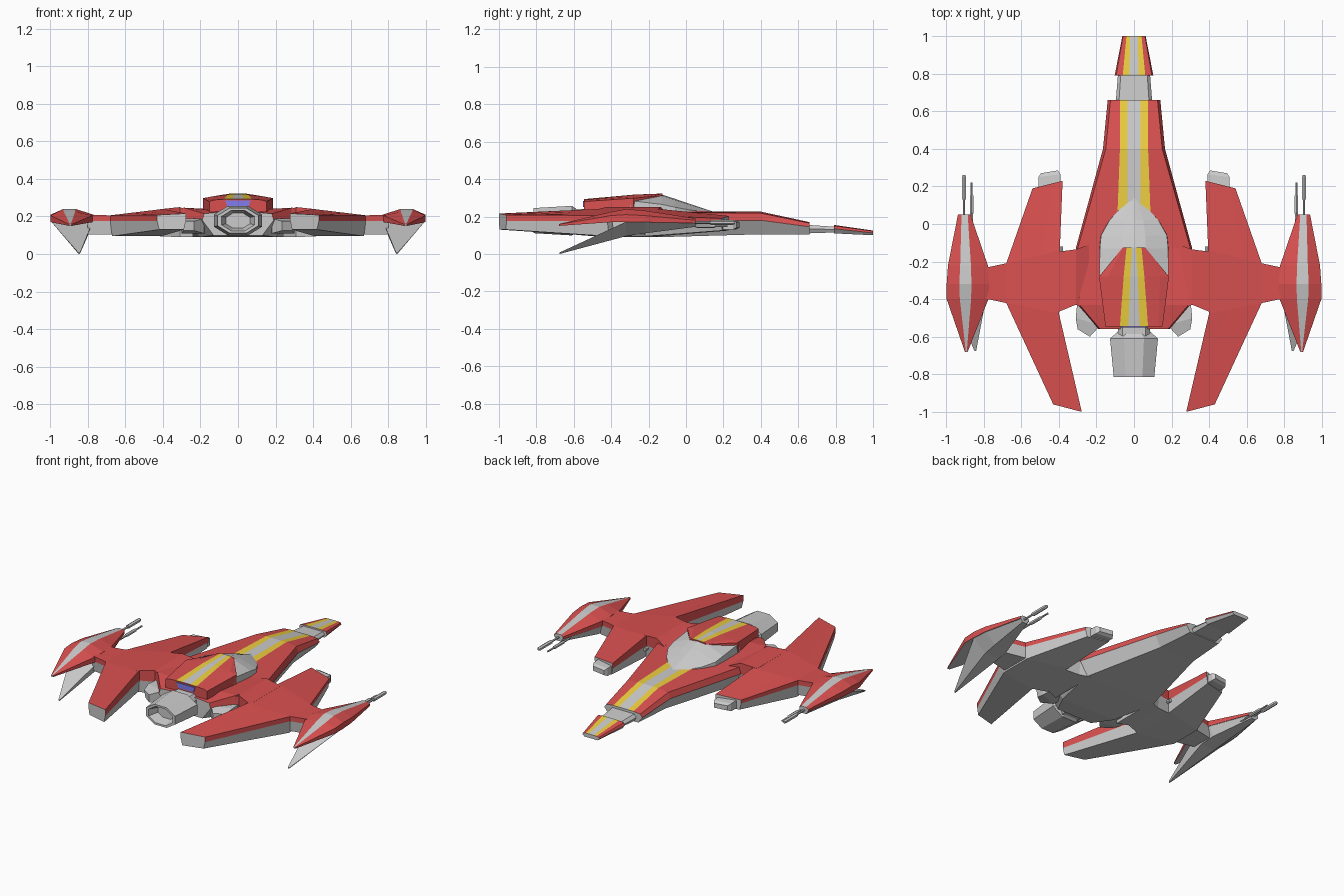
import bpy, bmesh, math

if "Cube" in bpy.data.objects:
    bpy.data.objects.remove(bpy.data.objects["Cube"])


def material(name, colour):
    m = bpy.data.materials.new(name)
    m.diffuse_color = (*colour, 1)
    m.use_nodes = True
    m.node_tree.nodes["Principled BSDF"].inputs["Base Color"].default_value = m.diffuse_color
    return m


MATS = {
    "g": material("grey", (0.72, 0.72, 0.72)),
    "r": material("red", (0.70, 0.08, 0.08)),
    "y": material("yellow", (0.85, 0.62, 0.05)),
    "b": material("blue", (0.22, 0.2, 0.85)),
}
KEYS = list(MATS)


def loft(name, rings, strips="g", cap="g", mirror=False):
    """Skin closed rings of points; strips gives one colour letter per ring edge."""
    bm = bmesh.new()
    vs = [[bm.verts.new(p) for p in ring] for ring in rings]
    n = len(rings[0])
    for a, b in zip(vs, vs[1:]):
        for i in range(n):
            j = (i + 1) % n
            f = bm.faces.new((a[i], a[j], b[j], b[i]))
            f.material_index = KEYS.index(strips[i % len(strips)])
    for ring in (vs[0], vs[-1]):
        bm.faces.new(ring).material_index = KEYS.index(cap)
    bmesh.ops.recalc_face_normals(bm, faces=bm.faces)
    me = bpy.data.meshes.new(name)
    bm.to_mesh(me)
    bm.free()
    for m in MATS.values():
        me.materials.append(m)
    ob = bpy.data.objects.new(name, me)
    bpy.context.collection.objects.link(ob)
    if mirror:
        ob.modifiers.new("Mirror", "MIRROR")
    return ob


def sym(y, half):
    """Full ring from a right-hand half profile of (x, z) points."""
    return [(x, y, z) for x, z in half] + [(-x, y, z) for x, z in reversed(half)]


def both(half):
    """Strip colours for a symmetric ring: half edges, bottom, mirrored, top."""
    return half + "g" + half[::-1] + "g"


def tube(name, x, z, steps, n=6, squash=1.0, mirror=False):
    """Low-sided tube along y from (y, radius) steps."""
    def ring(y, r):
        return [(x + r * math.cos(2 * math.pi * (i + .5) / n), y,
                 z + squash * r * math.sin(2 * math.pi * (i + .5) / n)) for i in range(n)]
    return loft(name, [ring(y, r) for y, r in steps], mirror=mirror)


def hull(name, stations, cap="g"):
    """Striped hull: y, grey, yellow, top, side, base half-widths; top, shoulder, split, bottom z."""
    loft(name, [sym(y, [(g, zt), (ye, zt), (t, zs), (w, zm), (b, zb)])
                for y, g, ye, t, w, b, zt, zs, zm, zb in stations], both("yrrg"), cap)


# fuselage, nose and neck
hull("fuselage", [
    (.66, .035, .075, .125, .14, .11, .170, .165, .145, .105),
    (.40, .035, .075, .150, .165, .13, .226, .218, .18, .105),
    (-.13, .035, .095, .30, .31, .26, .23, .222, .18, .09),
    (-.43, .035, .075, .29, .30, .20, .235, .247, .18, .09),
    (-.56, .03, .07, .18, .19, .13, .225, .215, .18, .10)])
hull("nose", [
    (1.0, .02, .04, .058, .062, .05, .125, .122, .112, .10),
    (.79, .025, .06, .095, .103, .085, .155, .15, .135, .11)])
loft("neck", [sym(.80, [(.07, .145), (.085, .13), (.075, .115)]),
              sym(.65, [(.08, .155), (.097, .135), (.085, .11)])])

# canopy
loft("canopy", [sym(y, [(.002, zt), (a, zt - .006), (w, zs), (w + .002, .215)])
                for y, a, w, zt, zs in [
                    (.14, .01, .02, .228, .221), (.02, .05, .13, .268, .235),
                    (-.06, .06, .175, .295, .25), (-.13, .06, .182, .318, .265),
                    (-.30, .12, .183, .308, .285)]])

# striped rear roof block
loft("rear_block", [sym(y, [(g, zt), (ye, zt - .001), (t, zs), (w, zs - .008), (w, zb)])
                    for y, g, ye, t, w, zt, zs, zb in [
                        (-.125, .01, .04, .055, .06, .323, .32, .295),
                        (-.28, .02, .055, .14, .186, .317, .306, .235),
                        (-.545, .03, .075, .13, .152, .293, .288, .225)]],
     both("yrrr"), "r")
loft("rear_panel", [sym(y, [(.068, .284), (.055, .25)]) for y in (-.54, -.551)], "b", "b")

# main engine
loft("engine_neck", [sym(y, [(.06, .24), (.085, .21), (.085, .14), (.06, .11)])
                     for y in (-.5, -.61)])
tube("engine_nozzle", 0, .178, [(-.57, .09), (-.61, .138), (-.815, .117),
                                (-.815, .095), (-.75, .07)], 8, .62)

# small side thrusters
loft("side_thruster", [[(x0, y0, z1), (x1, y1, z1), (x1 - .01, y1, z0), (x0, y0, z0)]
                       for x0, x1, y0, y1, z0, z1 in [
                           (.17, .30, -.40, -.40, .11, .19),
                           (.18, .31, -.54, -.50, .11, .19),
                           (.235, .30, -.60, -.56, .125, .175)]], mirror=True)


# wing joints run sideways
def joint(name, sections):
    loft(name, [[(x, yf, zt), (x, yf, .175), (x, yf - .01, zb),
                 (x, yb + .01, zb), (x, yb, .175), (x, yb, zt)]
                for x, yf, yb, zt, zb in sections], "rgggrr", mirror=True)


joint("inner_wing", [(.24, -.11, -.46, .225, .09), (.31, -.135, -.43, .25, .09),
                     (.42, -.15, -.475, .238, .095)])
joint("outer_wing", [(.66, -.205, -.425, .206, .105), (.80, -.235, -.395, .208, .105)])


# booms with a grey stripe
def boom_ring(yi, yo, xi, xo, s0, s1, zi, zo, zm, zb):
    def p(x, z):
        t = (x - xi) / (xo - xi)
        return (x, yi + (yo - yi) * t, z if z else zi + (zo - zi) * t)
    return [p(xi, 0), p(s0, 0), p(s1, 0), p(xo, 0),
            p(xo, zm), p(xo - .01, zb), p(xi + .01, zb), p(xi, zm)]


loft("boom", [boom_ring(*s) for s in [
    (.23, .19, .38, .54, .43, .515, .203, .19, .168, .125),
    (-.14, -.21, .395, .68, .49, .58, .24, .206, .175, .095),
    (-.475, -.42, .40, .68, .49, .58, .24, .206, .175, .095),
    (-1.0, -.96, .278, .43, .33, .385, .216, .208, .175, .13)]],
    "rrrrgggr", mirror=True)
loft("boom_tip", [[(.45 - w, y, z1), (.45 + w, y - .015, z1),
                   (.45 + w, y - .015, z0), (.45 - w, y, z0)]
                  for y, w, z0, z1 in [(.19, .06, .13, .185), (.265, .058, .13, .18),
                                       (.285, .045, .14, .17)]], mirror=True)
tube("wing_pipe", .388, .16, [(-.2, .012), (-.12, .012)], 6, mirror=True)

# winglet top shell and lower fin
loft("winglet", [[(xi, y, zl), (xi, y, ze), (s0, y, zr), (s1, y, zr), (xo, y, ze), (xo, y, zl)]
                 for y, xi, xo, s0, s1, zl, ze, zr in [
                     (.05, .87, .937, .885, .918, .165, .18, .19),
                     (-.22, .778, .99, .868, .925, .17, .205, .232),
                     (-.32, .77, .997, .865, .93, .17, .21, .24),
                     (-.40, .775, .997, .867, .927, .17, .205, .225),
                     (-.68, .885, .90, .89, .895, .15, .158, .16)]],
     "rrgrrg", mirror=True)
loft("winglet_fin", [[(a, y, zt), (b, y, zt), (c, y, zb), (d, y, zb)]
                     for y, a, b, c, d, zt, zb in [
                         (.05, .873, .934, .92, .885, .168, .145),
                         (-.22, .78, .988, .91, .81, .172, .11),
                         (-.32, .773, .994, .905, .80, .172, .095),
                         (-.675, .84, .85, .848, .842, .008, 0)]], mirror=True)

# twin guns
tube("long_gun", .905, .168, [(0, .007), (.13, .007), (.13, .013), (.25, .013), (.262, .008)],
     mirror=True)
tube("short_gun", .864, .15, [(-.05, .007), (.05, .007), (.06, .011), (.15, .011),
                              (.16, .006), (.222, .006)], mirror=True)
